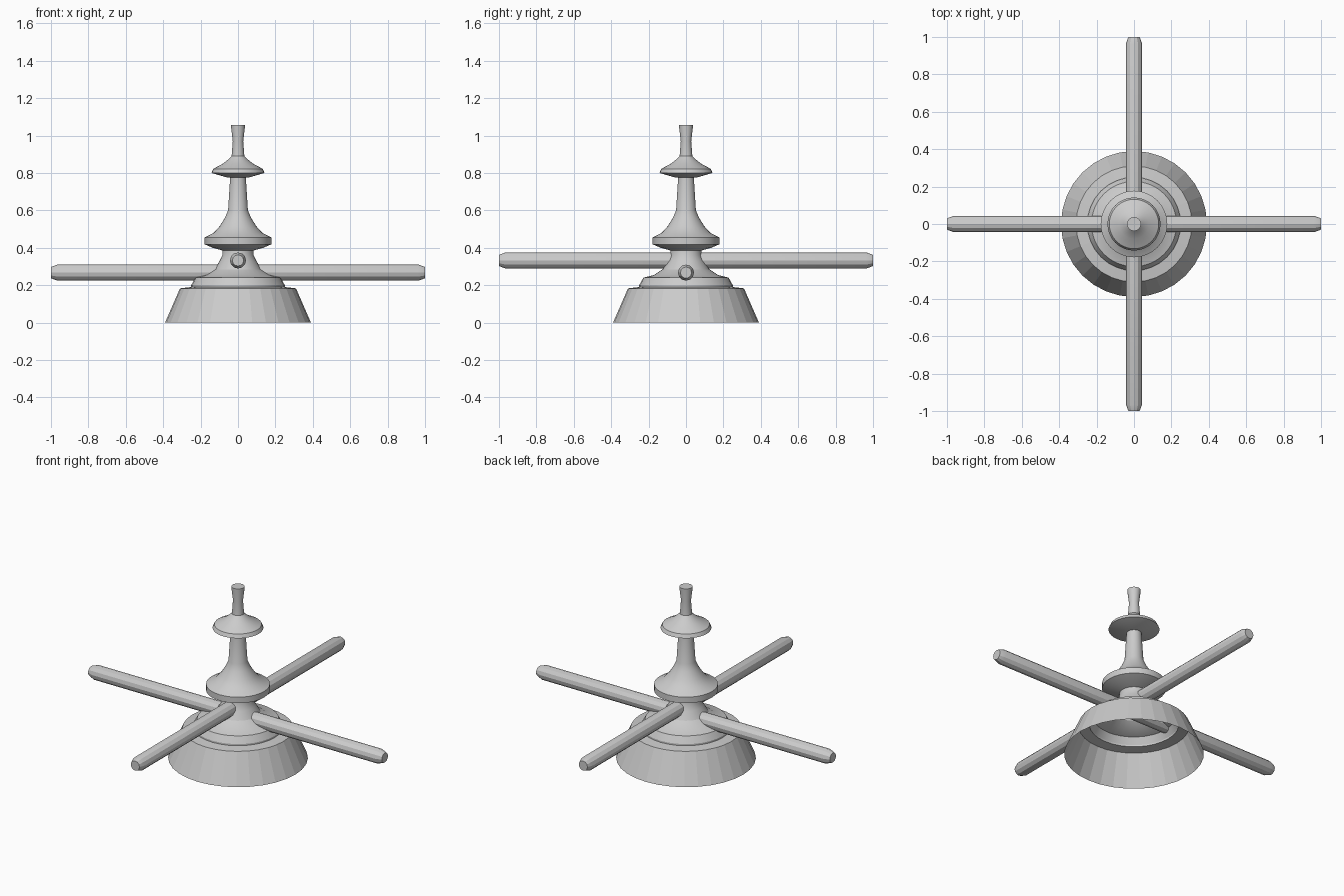
import bpy, bmesh, math
from mathutils import Matrix

cube = bpy.data.objects.get("Cube")
if cube:
    bpy.data.objects.remove(cube, do_unlink=True)

grey = bpy.data.materials.new("plain_grey")
grey.use_nodes = True
grey.diffuse_color = (0.6, 0.6, 0.6, 1)
grey.node_tree.nodes["Principled BSDF"].inputs["Base Color"].default_value = grey.diffuse_color


def lathe(name, profile, sides, cap_start=False, cap_end=False, matrix=None, smooth=True):
    """Revolve (radius, height) pairs around z into one shell."""
    bm = bmesh.new()
    rings = []
    for r, z in profile:
        ring = []
        for i in range(sides):
            a = math.tau * i / sides
            ring.append(bm.verts.new((r * math.cos(a), r * math.sin(a), z)))
        rings.append(ring)
    for low, high in zip(rings, rings[1:]):
        for i in range(sides):
            j = (i + 1) % sides
            bm.faces.new((low[i], low[j], high[j], high[i]))
    if cap_start:
        bm.faces.new(rings[0][::-1])
    if cap_end:
        bm.faces.new(rings[-1])
    if matrix:
        bm.transform(matrix)
    mesh = bpy.data.meshes.new(name)
    bm.to_mesh(mesh)
    bm.free()
    mesh.materials.append(grey)
    obj = bpy.data.objects.new(name, mesh)
    bpy.context.collection.objects.link(obj)
    if smooth:
        bpy.ops.object.select_all(action='DESELECT')
        obj.select_set(True)
        bpy.context.view_layer.objects.active = obj
        bpy.ops.object.shade_smooth_by_angle(angle=math.radians(25))
    return obj


# Open flared base with its flat shoulder
lathe("base_skirt", [(0.39, 0), (0.31, 0.183), (0.25, 0.19)], 32, smooth=False)

# Stepped hub, collar, column, flange and finial
spindle = [
    (0.25, 0.19), (0.25, 0.2), (0.228, 0.24), (0.17, 0.255),
    (0.125, 0.285), (0.098, 0.33), (0.084, 0.36), (0.082, 0.385), (0.135, 0.4),
    (0.178, 0.418), (0.178, 0.455), (0.13, 0.48), (0.098, 0.515), (0.07, 0.56),
    (0.053, 0.6), (0.042, 0.775), (0.055, 0.775), (0.142, 0.8), (0.132, 0.822),
    (0.08, 0.85), (0.045, 0.878), (0.034, 0.89), (0.028, 0.97), (0.037, 1.045),
    (0.037, 1.055),
]
lathe("spindle", spindle, 32, cap_end=True)

# Two crossed handle bars with chamfered ends
bar = [(0.03, -1), (0.043, -0.965), (0.043, 0.965), (0.03, 1)]
for name, axis, height in (("side_bar", 'Y', 0.267), ("front_bar", 'X', 0.332)):
    place = Matrix.Translation((0, 0, height)) @ Matrix.Rotation(math.pi / 2, 4, axis)
    lathe(name, bar, 12, True, True, place)
